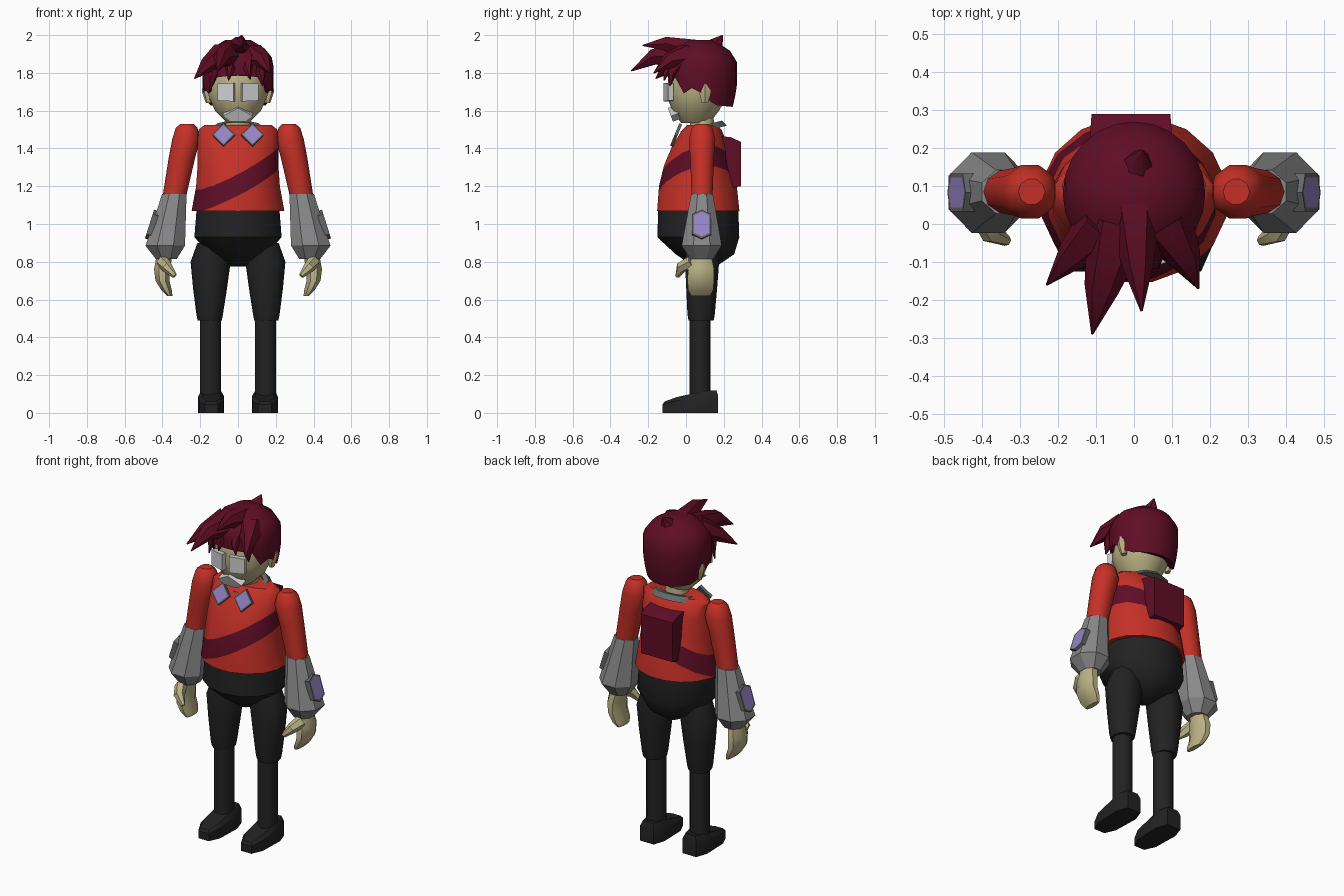
import bpy, bmesh, math
from mathutils import Vector, Matrix

if "Cube" in bpy.data.objects:
    bpy.data.objects.remove(bpy.data.objects["Cube"])

def mat(name, r, g, b):
    m = bpy.data.materials.new(name)
    m.diffuse_color = (r, g, b, 1)
    m.use_nodes = True
    m.node_tree.nodes["Principled BSDF"].inputs["Base Color"].default_value = m.diffuse_color
    return m

RED = mat("red cloth", .56, .03, .02)
WINE = mat("wine red", .115, .004, .019)
BLACK = mat("black cloth", .016, .016, .017)
GREY = mat("grey metal", .25, .25, .25)
RIM = mat("dark grey rim", .13, .14, .14)
GEM = mat("violet gem", .30, .23, .56)
SKIN = mat("pale skin", .50, .45, .24)
WHITE = mat("white", .62, .62, .63)

def finish(name, bm, mats, mirror=False, angle=40):
    bmesh.ops.recalc_face_normals(bm, faces=bm.faces)
    me = bpy.data.meshes.new(name)
    bm.to_mesh(me)
    bm.free()
    ob = bpy.data.objects.new(name, me)
    bpy.context.collection.objects.link(ob)
    for m in mats:
        me.materials.append(m)
    if mirror:
        ob.modifiers.new("mirror", 'MIRROR').use_mirror_merge = False
    bpy.ops.object.select_all(action='DESELECT')
    ob.select_set(True)
    bpy.context.view_layer.objects.active = ob
    bpy.ops.object.shade_smooth_by_angle(angle=math.radians(angle))
    return ob

def skin_rings(bm, rings, cap=True):
    rings = [[bm.verts.new(p) for p in r] for r in rings]
    n = len(rings[0])
    for a, b in zip(rings, rings[1:]):
        for i in range(n):
            bm.faces.new((a[i], a[(i + 1) % n], b[(i + 1) % n], b[i]))
    if cap:
        bm.faces.new(rings[0])
        bm.faces.new(rings[-1])

def loft(rows, n, phase=0.0):
    """Level rings, each row is (z, centre x, centre y, radius x, radius y)."""
    bm = bmesh.new()
    ang = [math.tau * (i + phase) / n for i in range(n)]
    skin_rings(bm, [[(cx + rx * math.cos(a), cy + ry * math.sin(a), z) for a in ang]
                    for z, cx, cy, rx, ry in rows])
    return bm

def tube(bm, pts, radii, n=6):
    """Tapered tube along a path."""
    pts = [Vector(p) for p in pts]
    rings = []
    for i, p in enumerate(pts):
        d = pts[min(i + 1, len(pts) - 1)] - pts[max(i - 1, 0)]
        q = d.to_track_quat('Z', 'Y')
        rings.append([p + q @ Vector((radii[i] * math.cos(math.tau * k / n),
                                      radii[i] * math.sin(math.tau * k / n), 0)) for k in range(n)])
    skin_rings(bm, rings)

def interp(x, table):
    if x <= table[0][0]:
        return table[0][1]
    for (a, u), (b, v) in zip(table, table[1:]):
        if x <= b:
            return u + (v - u) * (x - a) / (b - a)
    return table[-1][1]

def plate(name, pts, centre, ax, ay, thick, mats, inset=0, mirror=True):
    """Flat plate in the plane of ax, ay; an inset gives a second colour."""
    ax, ay = Vector(ax).normalized(), Vector(ay).normalized()
    nz = ax.cross(ay)
    c = Vector(centre)
    bm = bmesh.new()
    low = [c + ax * x + ay * y for x, y in pts]
    skin_rings(bm, [low, [p + nz * thick for p in low]])
    bm.faces.ensure_lookup_table()
    if inset:
        bm.normal_update()
        top = bm.faces[-1]
        bmesh.ops.inset_individual(bm, faces=[top], thickness=inset)
        top.material_index = 1
    return finish(name, bm, mats, mirror, 20)

# Shirt with a slanted sash cut into it
bm = loft([(1.07, 0, .065, .25, .222), (1.2, 0, .063, .226, .21), (1.31, 0, .06, .218, .18),
           (1.42, 0, .075, .218, .148), (1.5, 0, .085, .212, .105), (1.525, 0, .085, .18, .08)], 16, .5)
slope = Vector((-.5, -.2, 1))
for off in (-.055, .055):
    bmesh.ops.bisect_plane(bm, geom=bm.verts[:] + bm.edges[:] + bm.faces[:],
                           plane_co=(0, 0, 1.235 + off), plane_no=slope)
for f in bm.faces:
    h = f.calc_center_median().dot(slope) - 1.235
    f.material_index = 1 if abs(h) < .054 and abs(f.normal.z) < .95 else 0
finish("shirt", bm, [RED, WINE])

# Backpack
bm = bmesh.new()
skin_rings(bm, [[(x - .008, y, z) for x, z in ((-s, b), (s, b), (s, t), (-s, t))]
                for y, s, b, t in ((.13, .108, 1.19, 1.47), (.235, .108, 1.19, 1.46), (.29, .104, 1.2, 1.435))])
finish("backpack", bm, [WINE])

# Hips and legs
finish("hips", loft([(1.075, 0, .065, .225, .212), (.93, 0, .065, .237, .217),
                     (.84, 0, .1, .15, .155), (.775, 0, .1, .045, .06)], 14, .5), [BLACK])
finish("thigh", loft([(.9, .13, .085, .085, .085), (.8, .145, .085, .106, .095),
                      (.66, .148, .083, .09, .086), (.52, .15, .08, .07, .076),
                      (.49, .15, .08, .064, .07)], 10), [BLACK], True)
finish("shin", loft([(.5, .145, .075, .056, .056), (.08, .145, .075, .056, .056)], 12), [BLACK], True)

# Shoes
bm = bmesh.new()
plan = [(-.125, .035), (-.06, .064), (.1, .069), (.17, .045)]
outline = [(w, y) for y, w in plan] + [(-w, y) for y, w in reversed(plan)]
top_z = [(-.125, .06), (.02, .11), (.15, .12)]
skin_rings(bm, [[(.142 + x, y, 0) for x, y in outline],
                [(.142 + x, y, .75 * interp(y, top_z)) for x, y in outline],
                [(.142 + x * .75, .04 + (y - .04) * .93, interp(y, top_z)) for x, y in outline]])
finish("shoe", bm, [BLACK], True, 30)

# Arms and cuffs
finish("sleeve", loft([(1.53, .27, .085, .035, .035), (1.51, .272, .085, .057, .057),
                       (1.45, .274, .085, .074, .074), (1.35, .297, .085, .07, .066),
                       (1.14, .338, .085, .062, .058)], 10), [RED], True)
finish("cuff", loft([(1.16, .337, .085, .07, .062), (.885, .385, .083, .113, .115),
                     (.815, .38, .083, .06, .065)], 8, .5), [GREY], True, 30)
plate("cuff_gem", [(0, -.08), (.05, -.055), (.05, .055), (0, .08), (-.05, .055), (-.05, -.055)],
      (.438, .083, .99), (0, 1, 0), (-.3, 0, .95), .032, [RIM, GEM], .012)

# Hands
bm = loft([(.83, .39, .083, .045, .055), (.76, .402, .08, .046, .075),
           (.70, .4, .078, .04, .076), (.65, .378, .078, .03, .072), (.62, .362, .078, .016, .055)], 8, .5)
tube(bm, [(.4, .03, .80), (.375, -.025, .77), (.335, -.045, .725)], [.035, .03, .014])
finish("hand", bm, [SKIN], True)

# Neck and collar
finish("neck", loft([(1.48, 0, .085, .07, .07), (1.6, 0, .085, .058, .062)], 10), [SKIN])
bm = bmesh.new()
tilt = Matrix.Translation((0, .085, 1.508)) @ Matrix.Rotation(.25, 4, 'X')
section = [(.095, .012), (.125, .012), (.145, -.02), (.09, -.02), (.095, .012)]
skin_rings(bm, [[tilt @ Vector((r * math.cos(math.tau * i / 12), r * .9 * math.sin(math.tau * i / 12), z))
                 for i in range(12)] for r, z in section], False)
bmesh.ops.remove_doubles(bm, verts=bm.verts, dist=.0001)
finish("collar", bm, [RIM], False, 25)
plate("collar_gem", [(0, -.064), (.06, 0), (0, .064), (-.06, 0)],
      (.076, -.045, 1.468), (1, 0, 0), (0, .38, .92), .016, [RIM, GEM], .011)

# Head, ears, eyes and mouth
finish("head", loft([(1.535, 0, .05, .06, .075), (1.6, 0, .05, .125, .125), (1.68, 0, .06, .16, .16),
                     (1.8, 0, .07, .168, .162), (1.92, 0, .08, .11, .11)], 14, .5), [SKIN])
finish("ear", loft([(1.64, .155, .1, .015, .02), (1.70, .167, .1, .024, .035),
                    (1.74, .165, .1, .022, .03)], 6), [SKIN], True)
plate("eye", [(-.045, -.048), (.045, -.044), (.045, .046), (-.045, .05)],
      (.058, -.078, 1.697), (.95, .28, 0), (0, 0, 1), .03, [WHITE])
plate("mouth", [(-.08, -.012), (-.042, -.043), (.042, -.043), (.08, -.012), (0, .034)],
      (0, -.045, 1.597), (1, 0, 0), (0, -.35, .93), .042, [WHITE], mirror=False)

# Hair cap: columns that start at a hairline depending on depth
hairline = [(-.11, 1.785), (-.05, 1.77), (-.01, 1.68), (.03, 1.72), (.09, 1.69), (.15, 1.63), (.27, 1.62)]
width = [(1.62, .88), (1.72, 1), (1.87, 1), (1.93, .75), (1.975, .35)]
bm = bmesh.new()
rings = []
for k in range(-1, 7):
    ring = []
    for i in range(24):
        a = math.tau * i / 24
        hem = interp(.08 + .19 * math.sin(a), hairline)
        z = hem + (1.975 - hem) * max(k, 0) / 6
        r = interp(z, width) * (.8 if k < 0 else 1)
        ring.append((.188 * r * math.cos(a), .08 + .19 * r * math.sin(a), z + (.02 if k < 0 else 0)))
    rings.append(ring)
skin_rings(bm, rings)

# Swept spikes and fringe
spikes = [((-.08, 0, 1.89), (-.165, -.085, 1.84), (-.23, -.16, 1.77), .075),
          ((-.04, 0, 1.89), (-.085, -.17, 1.885), (-.11, -.29, 1.81), .085),
          ((0, .06, 1.91), (.01, -.11, 1.955), (.02, -.23, 1.945), .075),
          ((.08, 0, 1.88), (.135, -.09, 1.865), (.17, -.17, 1.80), .08),
          ((0, .12, 1.88), (.01, .15, 1.945), (.02, .195, 2.0), .09),
          ((-.11, -.02, 1.86), (-.13, -.065, 1.8), (-.15, -.06, 1.70), .05),
          ((-.04, -.05, 1.87), (-.04, -.105, 1.82), (-.05, -.115, 1.76), .045),
          ((.05, -.05, 1.87), (.05, -.1, 1.82), (.065, -.115, 1.765), .045),
          ((.11, -.02, 1.86), (.12, -.075, 1.8), (.13, -.085, 1.73), .05)]
for p, q, t, r in spikes:
    tube(bm, [p, q, t], [r, r * .55, .003])
finish("hair", bm, [WINE], False, 50)
